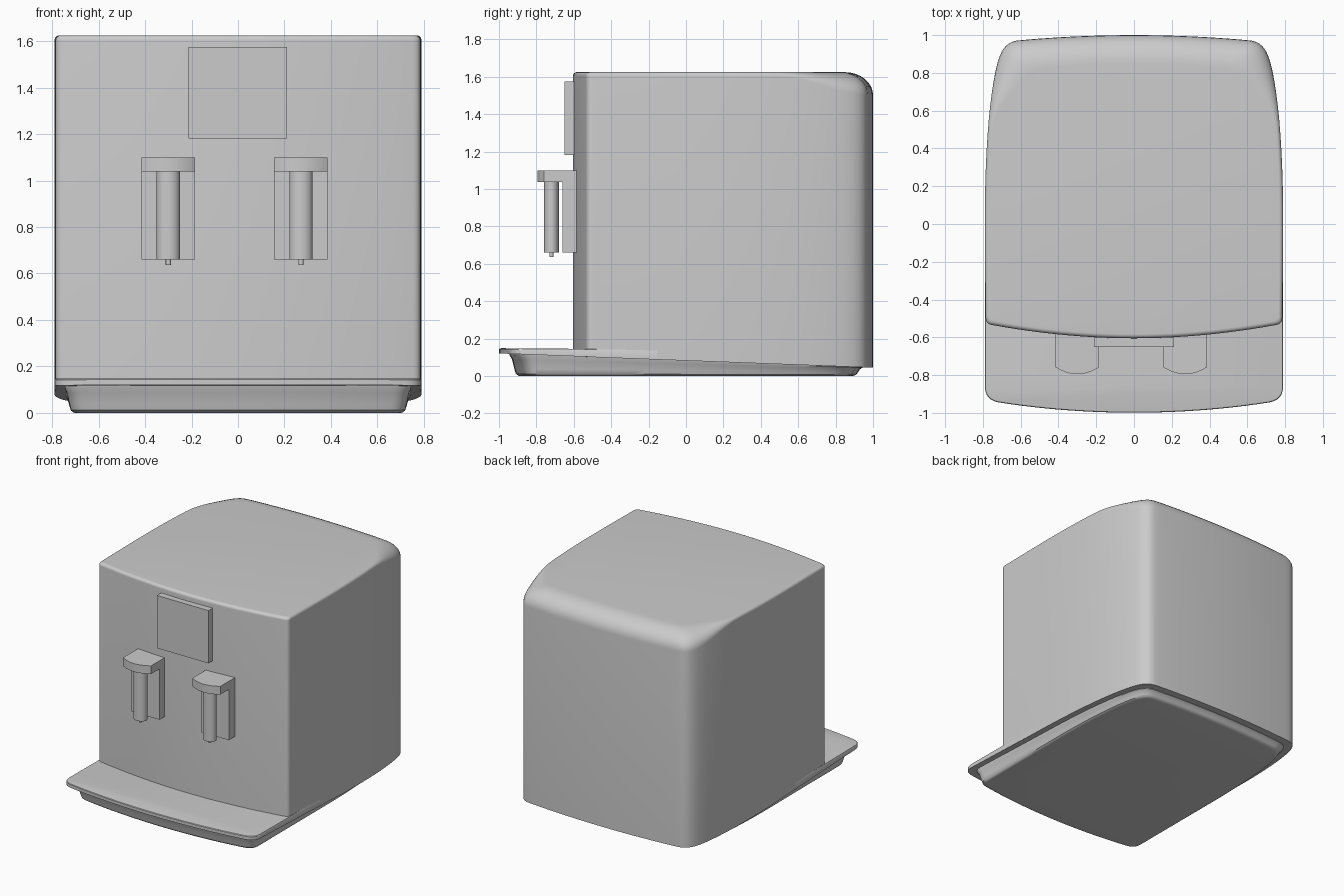
import bpy, bmesh, math
from mathutils import Vector
from mathutils.geometry import interpolate_bezier

if "Cube" in bpy.data.objects:
    bpy.data.objects.remove(bpy.data.objects["Cube"])


def finish(name, bm, smooth=True):
    bmesh.ops.recalc_face_normals(bm, faces=bm.faces)
    me = bpy.data.meshes.new(name)
    bm.to_mesh(me)
    bm.free()
    ob = bpy.data.objects.new(name, me)
    bpy.context.collection.objects.link(ob)
    bpy.ops.object.select_all(action='DESELECT')
    bpy.context.view_layer.objects.active = ob
    ob.select_set(True)
    if smooth:
        bpy.ops.object.shade_smooth_by_angle(angle=math.radians(35))
    return ob


def loft(name, rings):
    bm = bmesh.new()
    loops = [[bm.verts.new(p) for p in ring] for ring in rings]
    n = len(loops[0])
    for a, b in zip(loops, loops[1:]):
        for i in range(n):
            j = (i + 1) % n
            bm.faces.new((a[i], a[j], b[j], b[i]))
    bm.faces.new(loops[0])
    bm.faces.new(loops[-1])
    return finish(name, bm)


def box(name, lo, hi):
    rings = [[(lo[0], lo[1], z), (hi[0], lo[1], z), (hi[0], hi[1], z), (lo[0], hi[1], z)]
             for z in (lo[2], hi[2])]
    return loft(name, rings)


def outline(segments):
    # half outline from bezier segments, mirrored across x = 0
    half = []
    for seg in segments:
        pts = [Vector((x, y, 0)) for x, y in seg]
        part = interpolate_bezier(*pts, 12)
        half += part if not half else part[1:]
    return [(p.x, p.y) for p in half] + [(-p.x, p.y) for p in half[-2:0:-1]]


# Plan outlines: shared back half, different fronts
back = [
    ((0, 1.0), (.25, 1.0), (.48, .985), (.62, .971)),
    ((.62, .971), (.69, .96), (.715, .9), (.735, .8)),
    ((.735, .8), (.775, .6), (.79, .3), (.79, 0)),
]
body_plan = outline(back + [
    ((.79, 0), (.79, -.15), (.787, -.35), (.785, -.495)),
    ((.785, -.495), (.785, -.52), (.775, -.53), (.75, -.535)),
    ((.75, -.535), (.5, -.58), (.25, -.605), (0, -.605))])
tray_plan = outline(back + [
    ((.79, 0), (.79, -.3), (.79, -.6), (.79, -.86)),
    ((.79, -.86), (.79, -.91), (.765, -.935), (.72, -.945)),
    ((.72, -.945), (.5, -.98), (.25, -1.0), (0, -1.0))])


def slope(y):
    return .0825 - .0375 * y


# Main housing: sloped underside, top edge rounding that grows toward the back
def body_ring(a):
    ring = []
    for x, y in body_plan:
        t = min(max((y - .5) / .47, 0), 1)
        t = t * t * (3 - 2 * t)
        rh, rz = .022 + .13 * t, .022 + .10 * t
        s = 1 - rh * (1 - math.cos(a)) / .8
        ring.append((x * s, .2 + (y - .2) * s, 1.625 - rz * (1 - math.sin(a))))
    return ring


loft("housing", [[(x, y, slope(y)) for x, y in body_plan]]
     + [body_ring(i * math.pi / 16) for i in range(9)])

# Drip tray with a softened rim
loft("drip_tray", [[(x * s, y * s, f(y * s)) for x, y in tray_plan] for s, f in (
    (.999, lambda y: slope(y) + .001),
    (.999, lambda y: .135 - .008 * y),
    (.996, lambda y: .139 - .008 * y),
    (.988, lambda y: .141 - .008 * y))])

# Tapered foot under the tray
loft("foot", [[(x * s, y * s, k * slope(y * s) + c) for x, y in tray_plan]
              for s, k, c in ((.945, 1, .01), (.943, .95, 0), (.93, .75, 0), (.918, .3, .004),
                              (.91, .08, .003), (.895, 0, 0.001), (.885, 0, 0))])

# Display panel
box("display_panel", (-.213, -.65, 1.182), (.211, -.57, 1.575))


# Dispensing taps
def tube(name, x, y, rx, ry, z0, z1):
    loft(name, [[(x + rx * math.cos(i * math.pi / 16), y + ry * math.sin(i * math.pi / 16), z)
                 for i in range(32)] for z in (z0, z1)])


for side, cx in (("left", -.30), ("right", .271)):
    w = .115
    box(side + "_tap_backplate", (cx - w, -.66, .66), (cx + w, -.56, 1.05))
    front = [(cx + w * t, -.795 + .037 * t * t) for t in [i / 8 - 1 for i in range(17)]]
    plan = front + [(cx + w, -.56), (cx - w, -.56)]
    loft(side + "_tap_head", [[(x, y, z) for x, y in plan] for z in (1.038, 1.099)])
    tube(side + "_tap_spout", cx, -.72, .05, .04, .66, 1.05)
    tube(side + "_tap_nozzle", cx, -.72, .011, .011, .637, .67)
